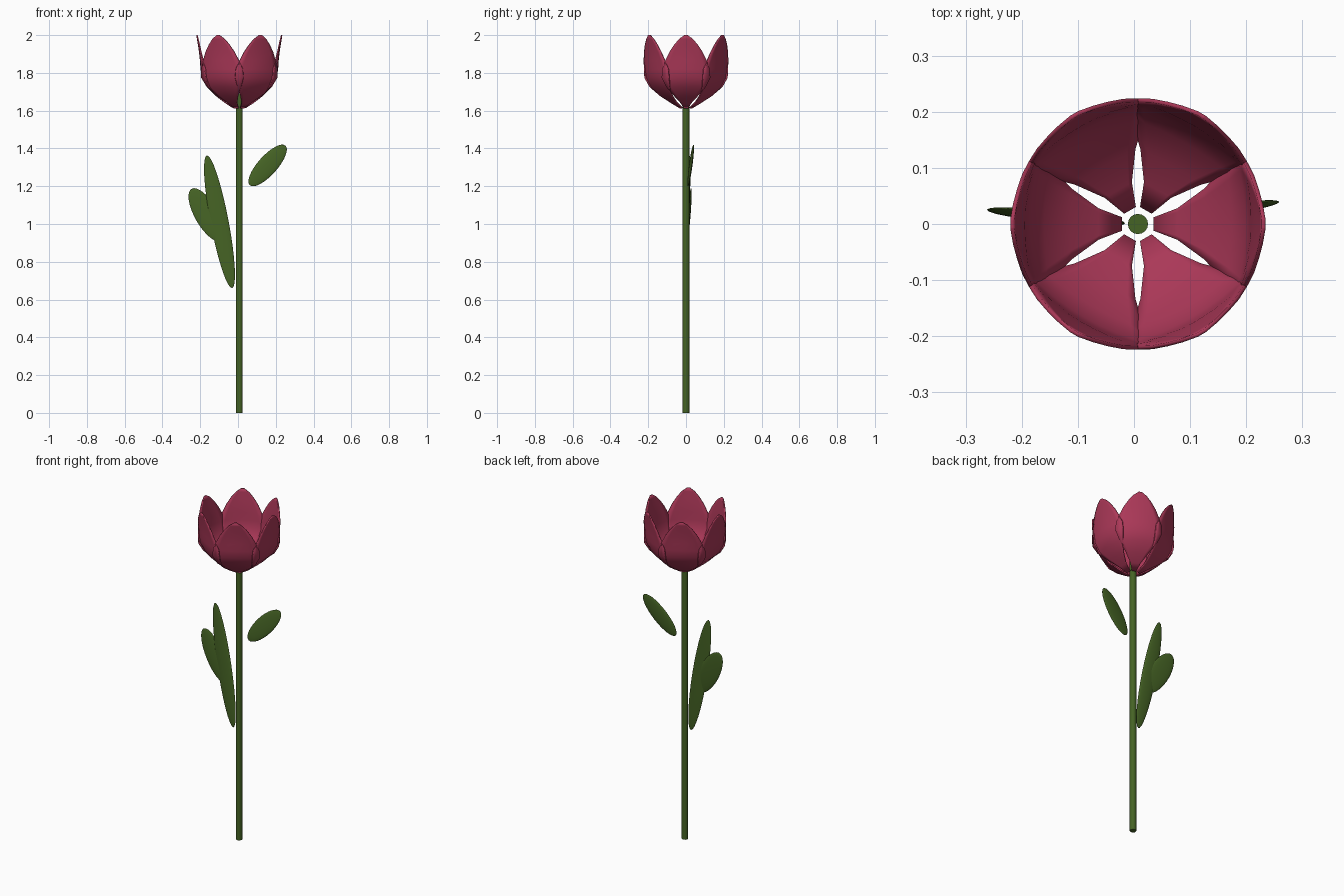
import bpy, bmesh, math
from mathutils import Matrix, Vector

cube = bpy.data.objects.get("Cube")
if cube:
    bpy.data.objects.remove(cube, do_unlink=True)

AXIS_X = 0.007


def make_material(name, color):
    mat = bpy.data.materials.new(name)
    mat.use_nodes = True
    mat.diffuse_color = color
    mat.node_tree.nodes["Principled BSDF"].inputs["Base Color"].default_value = color
    return mat


pink = make_material("petal pink", (0.41, 0.04, 0.098, 1))
green = make_material("leaf green", (0.06, 0.125, 0.018, 1))


def finish(name, bm, mat, angle=40):
    bmesh.ops.recalc_face_normals(bm, faces=bm.faces)
    mesh = bpy.data.meshes.new(name)
    bm.to_mesh(mesh)
    bm.free()
    mesh.materials.append(mat)
    obj = bpy.data.objects.new(name, mesh)
    bpy.context.collection.objects.link(obj)
    bpy.ops.object.select_all(action="DESELECT")
    obj.select_set(True)
    bpy.context.view_layer.objects.active = obj
    bpy.ops.object.shade_smooth_by_angle(angle=math.radians(angle))
    return obj


# Stem: a thin rod reaching just inside the cup
bm = bmesh.new()
bmesh.ops.create_cone(bm, cap_ends=True, segments=16, radius1=0.018, radius2=0.018,
                      depth=1.69, matrix=Matrix.Translation((AXIS_X, 0, 0.845)))
finish("stem", bm, green)

# Petal rows: distance from axis, height, half width, drop of the edges toward the axis
ROWS = [(0.03, 1.615, 0.012, 0), (0.072, 1.642, 0.028, 0), (0.122, 1.68, 0.063, 0.002),
        (0.17, 1.728, 0.105, 0.01), (0.195, 1.775, 0.128, 0.018),
        (0.202, 1.82, 0.126, 0.021), (0.205, 1.865, 0.109, 0.013),
        (0.21, 1.91, 0.088, 0.007), (0.216, 1.95, 0.062, 0.004),
        (0.221, 1.98, 0.036, 0.002), (0.224, 2.0, 0.008, 0)]
COLUMNS = 8


def petal(name, angle):
    bm = bmesh.new()
    turn = Matrix.Rotation(angle, 3, "Z")
    grid = []
    for r, z, w, drop in ROWS:
        line = []
        for i in range(COLUMNS + 1):
            u = 2 * i / COLUMNS - 1
            p = turn @ Vector((r - drop * u * u, w * u, z))
            line.append(bm.verts.new(p + Vector((AXIS_X, 0, 0))))
        grid.append(line)
    for low, high in zip(grid, grid[1:]):
        for i in range(COLUMNS):
            bm.faces.new((low[i], low[i + 1], high[i + 1], high[i]))
    obj = finish(name, bm, pink)
    solid = obj.modifiers.new("thickness", "SOLIDIFY")
    solid.thickness = 0.007
    solid.offset = 0


for k in range(6):
    petal(f"petal_{k + 1}", k * math.pi / 3)


# Leaves: flattened ellipsoids leaning sideways and slightly back
def leaf(name, center, half_length, half_width, lean, back):
    bm = bmesh.new()
    shape = (Matrix.Translation(center)
             @ Matrix.Rotation(lean, 4, "Y") @ Matrix.Rotation(-back, 4, "X")
             @ Matrix.Diagonal((half_width, 0.008, half_length, 1)))
    bmesh.ops.create_uvsphere(bm, u_segments=24, v_segments=16, radius=1, matrix=shape)
    finish(name, bm, green, 60)


leaf("left_leaf", (0.157, 0.025, 1.31), 0.142, 0.051, math.radians(42), 0.11)
leaf("right_tall_leaf", (-0.098, 0.01, 1.012), 0.358, 0.048, math.radians(-10.8), 0.03)
leaf("right_short_leaf", (-0.166, 0.016, 1.048), 0.16, 0.062, math.radians(-30), 0.07)
